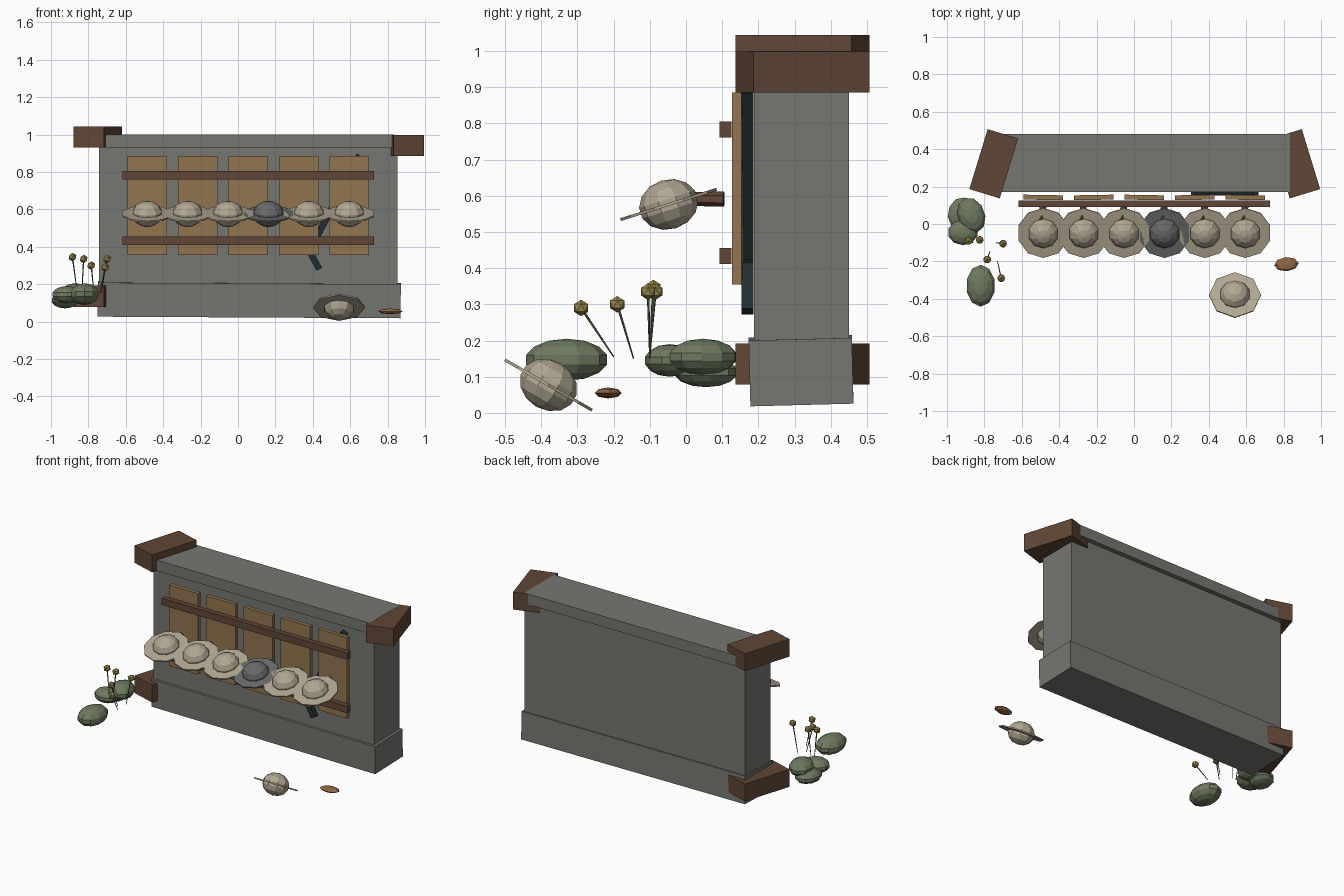
import bpy, bmesh
from math import radians, atan2
from mathutils import Vector

cube = bpy.data.objects.get("Cube")
if cube:
    bpy.data.objects.remove(cube, do_unlink=True)


def material(name, rgb):
    """Flat material from 0-255 display colour, stored as linear."""
    lin = [((c / 255 + 0.055) / 1.055) ** 2.4 for c in rgb] + [1]
    m = bpy.data.materials.new(name)
    m.use_nodes = True
    m.diffuse_color = lin
    bsdf = m.node_tree.nodes["Principled BSDF"]
    bsdf.inputs["Base Color"].default_value = lin
    bsdf.inputs["Roughness"].default_value = 0.9
    return m


STONE = material("grey_stone", (118, 119, 113))
TIMBER = material("dark_timber", (96, 70, 54))
PLANK = material("tan_plank", (146, 117, 79))
TAN = material("pale_straw", (177, 167, 146))
SLATE = material("slate_grey", (104, 106, 105))
GREEN = material("moss_green", (110, 122, 95))
YELLOW = material("bud_yellow", (156, 136, 76))
TEAL = material("dark_teal", (32, 45, 48))
LEAF = material("dry_leaf", (146, 104, 70))
STEM = material("stem_olive", (98, 98, 74))


def finish(name, bm, mat, loc, rot=(0, 0, 0)):
    me = bpy.data.meshes.new(name)
    bm.to_mesh(me)
    bm.free()
    me.materials.append(mat)
    ob = bpy.data.objects.new(name, me)
    ob.location = loc
    ob.rotation_euler = [radians(a) for a in rot]
    bpy.context.collection.objects.link(ob)
    return ob


def box(name, mat, loc, size, rot=(0, 0, 0)):
    bm = bmesh.new()
    bmesh.ops.create_cube(bm, size=1)
    bmesh.ops.scale(bm, vec=size, verts=bm.verts)
    return finish(name, bm, mat, loc, rot)


def blob(name, mat, loc, radii, rot=(0, 0, 0), seg=10, rings=7):
    bm = bmesh.new()
    bmesh.ops.create_uvsphere(bm, u_segments=seg, v_segments=rings, radius=1)
    bmesh.ops.scale(bm, vec=radii, verts=bm.verts)
    return finish(name, bm, mat, loc, rot)


def rod(name, mat, a, b, r1, r2, sides=5):
    a, b = Vector(a), Vector(b)
    bm = bmesh.new()
    bmesh.ops.create_cone(bm, cap_ends=True, segments=sides,
                          radius1=r1, radius2=r2, depth=(b - a).length)
    ob = finish(name, bm, mat, (a + b) / 2)
    ob.rotation_euler = (b - a).to_track_quat('Z', 'Y').to_euler()
    return ob


def ringed_ball(name, mat, loc, tilt, sides=10):
    """Round body with a thin flat brim."""
    blob(name + "_body", mat, loc, (0.083, 0.083, 0.069), (tilt, 0, 0))
    bm = bmesh.new()
    bmesh.ops.create_cone(bm, cap_ends=True, segments=sides,
                          radius1=0.139, radius2=0.139, depth=0.008)
    finish(name + "_brim", bm, mat, loc, (tilt, 0, 0))


# Stone wall: plinth, body and cap
box("wall_base", STONE, (0.06, 0.318, 0.117), (1.62, 0.285, 0.182), (1.5, 0.3, 0))
box("wall_body", STONE, (0.055, 0.319, 0.56), (1.595, 0.262, 0.75))
box("wall_cap", STONE, (0.055, 0.325, 0.965), (1.56, 0.31, 0.07))

# Timber corner blocks
for name, x, z, turn in (("top_left_block", 0.865, 0.942, 17),
                         ("top_right_block", -0.75, 0.987, -17),
                         ("bottom_right_block", -0.75, 0.135, -17)):
    box(name, TIMBER, (x, 0.322, z), (0.17, 0.335, 0.114), (0, 0, turn))

# Panel of planks held by two rails
for i in range(5):
    box(f"plank_{i + 1}", PLANK, (-0.485 + 0.27 * i, 0.142, 0.62),
        (0.21, 0.026, 0.53), (0, 0, 1 if i % 2 else -1))
for name, z in (("upper_rail", 0.783), ("lower_rail", 0.433)):
    box(name, TIMBER, (0.055, 0.109, z), (1.345, 0.034, 0.044))

# Jagged dark strip behind the planks
bolt = [(0.65, 0.89), (0.41, 0.43), (0.32, 0.49), (0.435, 0.28)]
for i, ((x1, z1), (x2, z2)) in enumerate(zip(bolt, bolt[1:])):
    length = Vector((x2 - x1, z2 - z1)).length
    angle = atan2(x2 - x1, z2 - z1) * 57.2958
    box(f"dark_strip_{i + 1}", TEAL, ((x1 + x2) / 2, 0.17, (z1 + z2) / 2),
        (0.034, 0.034, length), (0, angle, 0))

# Row of brimmed balls on pegs
for i in range(6):
    x = -0.485 + 0.216 * i
    ringed_ball(f"brimmed_ball_{i + 1}", SLATE if i == 3 else TAN,
                (x, -0.048, 0.576), 17.5)
    rod(f"peg_{i + 1}", TIMBER, (x, 0.105, 0.591), (x - 0.012, 0.0, 0.591),
        0.021, 0.019, 6)

# Fallen ball and dry leaf
ringed_ball("fallen_ball", TAN, (0.54, -0.38, 0.077), -30, 8)
blob("dry_leaf", LEAF, (0.815, -0.215, 0.055), (0.066, 0.038, 0.015), (0, 0, 5), 8, 4)

# Rounded shrubs
for i, (loc, radii, turn) in enumerate((
        ((-0.82, -0.33, 0.147), (0.08, 0.115, 0.058), 0),
        ((-0.87, 0.047, 0.155), (0.075, 0.1, 0.05), 20),
        ((-0.925, 0.055, 0.113), (0.072, 0.09, 0.042), -10),
        ((-0.915, -0.045, 0.145), (0.083, 0.07, 0.045), 0))):
    blob(f"shrub_{i + 1}", GREEN, loc, radii, (0, 0, turn))

# Bud stalks
for i, (tip, foot) in enumerate((
        ((-0.885, -0.09, 0.345), (-0.86, -0.10, 0.16)),
        ((-0.825, -0.085, 0.335), (-0.835, -0.10, 0.16)),
        ((-0.785, -0.19, 0.30), (-0.77, -0.145, 0.15)),
        ((-0.70, -0.105, 0.335), (-0.74, -0.10, 0.15)),
        ((-0.71, -0.29, 0.29), (-0.73, -0.20, 0.155)))):
    rod(f"stalk_{i + 1}", STEM, foot, tip, 0.002, 0.004)
    bm = bmesh.new()
    bmesh.ops.create_icosphere(bm, subdivisions=1, radius=0.023)
    finish(f"bud_{i + 1}", bm, YELLOW, tip)
